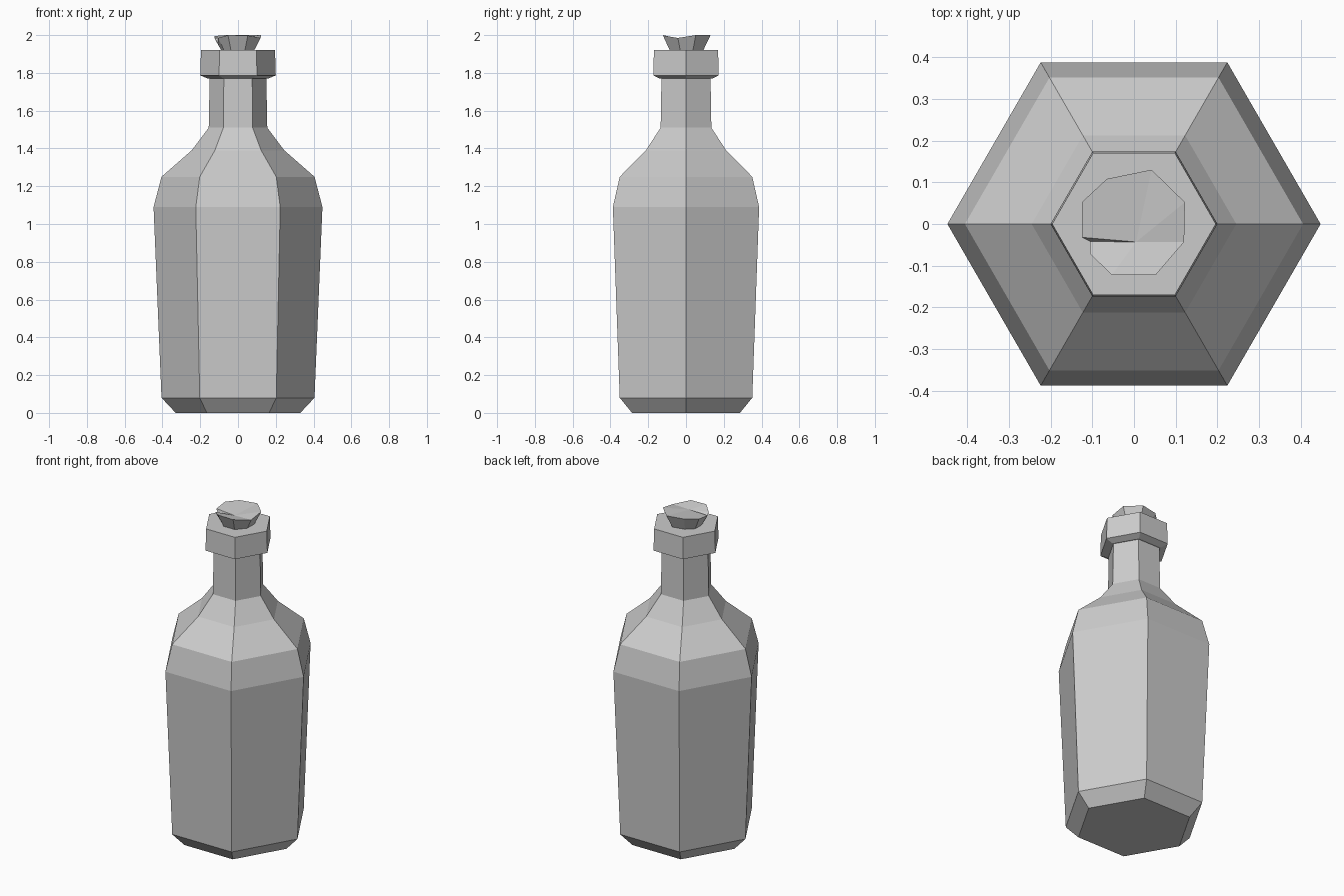
import bpy
import math

if "Cube" in bpy.data.objects:
    bpy.data.objects.remove(bpy.data.objects["Cube"])


def make_object(name, verts, faces):
    mesh = bpy.data.meshes.new(name)
    mesh.from_pydata(verts, [], faces)
    mesh.validate()
    obj = bpy.data.objects.new(name, mesh)
    bpy.context.collection.objects.link(obj)
    return obj


def bridge(a, b, n):
    """Quads joining two rings of n vertices starting at indices a and b."""
    return [(a + i, a + (i + 1) % n, b + (i + 1) % n, b + i) for i in range(n)]


# Bottle: hexagonal profile (radius, height) from base to lip
SIDES = 6
profile = [(0.33, 0.0), (0.405, 0.08), (0.447, 1.09), (0.405, 1.25),
           (0.245, 1.39), (0.155, 1.51), (0.15, 1.77), (0.16, 1.77),
           (0.2, 1.787), (0.196, 1.92)]
verts = [(r * math.cos(math.tau * i / SIDES), r * math.sin(math.tau * i / SIDES), z)
         for r, z in profile for i in range(SIDES)]
faces = [tuple(reversed(range(SIDES)))]
for k in range(len(profile) - 1):
    faces += bridge(k * SIDES, (k + 1) * SIDES, SIDES)
faces.append(tuple(range(len(verts) - SIDES, len(verts))))
make_object("bottle", verts, faces)

# Cork: rough tapered stopper with a chipped, dished top
rim = [(0.12, -0.043, 1.985), (0.122, 0.052, 2.0), (0.042, 0.13, 2.0),
       (-0.065, 0.108, 2.0), (-0.125, 0.052, 1.995), (-0.125, -0.032, 1.985),
       (-0.105, -0.042, 1.955), (-0.105, -0.072, 1.985),
       (-0.053, -0.122, 2.0), (0.052, -0.122, 1.998)]
n = len(rim)
taper = 0.65
verts = [(x * taper, y * taper, 1.905) for x, y, z in rim] + rim
verts.append((0.005, -0.043, 1.982))
faces = [tuple(reversed(range(n)))] + bridge(0, n, n)
faces += [(n + i, n + (i + 1) % n, 2 * n) for i in range(n)]
make_object("cork", verts, faces)
